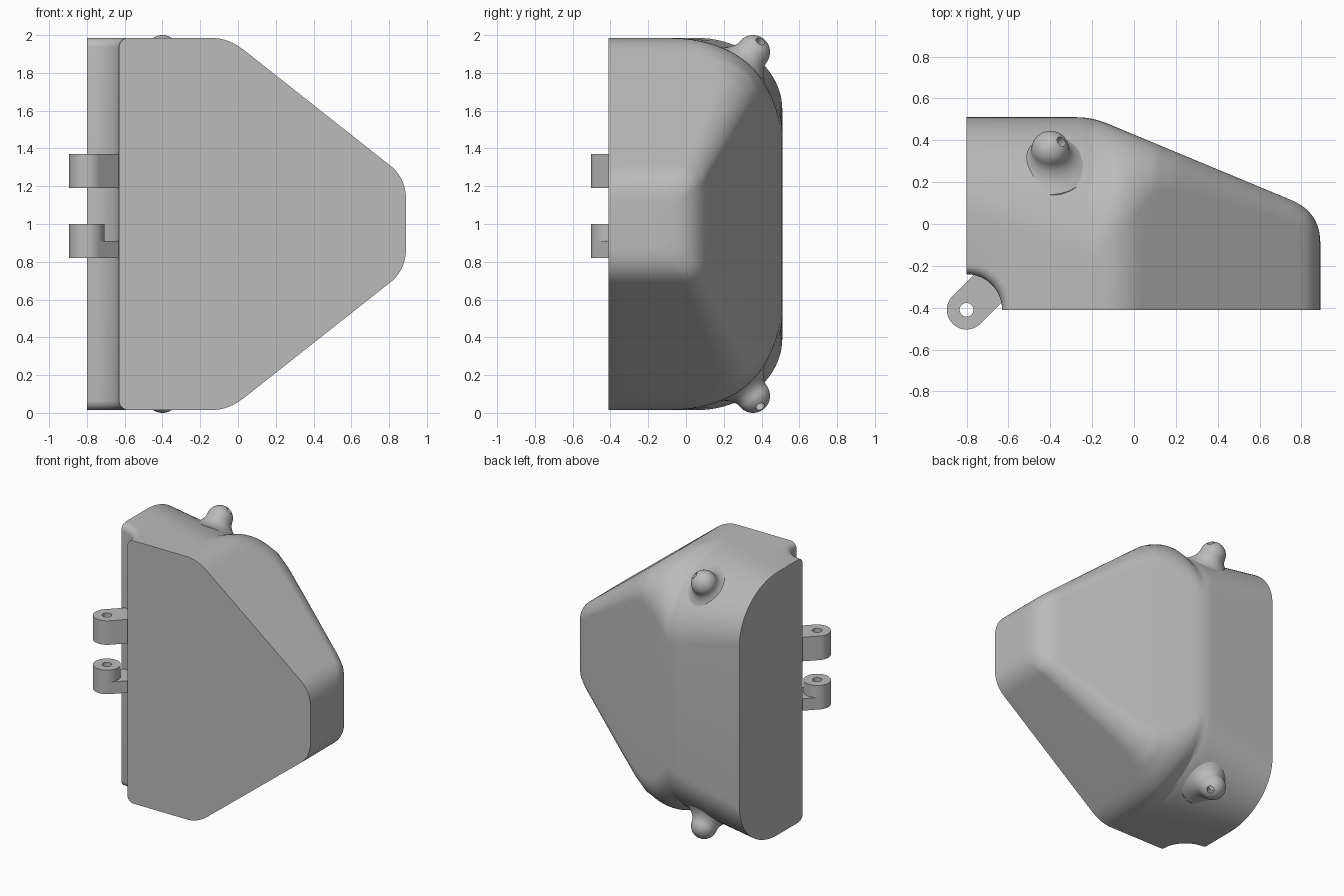
import bpy, bmesh, math
from mathutils import Vector

if "Cube" in bpy.data.objects:
    bpy.data.objects.remove(bpy.data.objects["Cube"])

grey = bpy.data.materials.new("light_grey")
grey.diffuse_color = (0.5, 0.5, 0.5, 1)
grey.use_nodes = True
grey.node_tree.nodes["Principled BSDF"].inputs["Base Color"].default_value = grey.diffuse_color


def make(name, bm):
    bmesh.ops.recalc_face_normals(bm, faces=bm.faces[:])
    me = bpy.data.meshes.new(name)
    bm.to_mesh(me)
    bm.free()
    me.materials.append(grey)
    ob = bpy.data.objects.new(name, me)
    bpy.context.collection.objects.link(ob)
    return ob


def loft(name, rings):
    """Closed rings joined by quads, with both ends capped."""
    bm = bmesh.new()
    vs = [[bm.verts.new(p) for p in r] for r in rings]
    n = len(rings[0])
    for a, b in zip(vs, vs[1:]):
        for i in range(n):
            j = (i + 1) % n
            bm.faces.new((a[i], a[j], b[j], b[i]))
    bm.faces.new(vs[0])
    bm.faces.new(vs[-1])
    return make(name, bm)


def lathe(name, profile, origin, axis, n=48):
    """Rings of (radius, distance) around an axis."""
    q = Vector(axis).to_track_quat('Z', 'Y')
    o = Vector(origin)
    return loft(name, [[o + q @ Vector((r * math.cos(2 * math.pi * i / n),
                                        r * math.sin(2 * math.pi * i / n), t))
                        for i in range(n)] for r, t in profile])


def cut(ob, cutter):
    mod = ob.modifiers.new("cut", 'BOOLEAN')
    mod.operation = 'DIFFERENCE'
    mod.solver = 'EXACT'
    mod.object = cutter
    bpy.context.view_layer.objects.active = ob
    bpy.ops.object.modifier_apply(modifier=mod.name)
    bpy.data.objects.remove(cutter)


def smooth(ob):
    bpy.ops.object.select_all(action='DESELECT')
    ob.select_set(True)
    bpy.context.view_layer.objects.active = ob
    bpy.ops.object.shade_smooth_by_angle(angle=math.radians(32))


def bezier(a, b, c, n=16):
    return [tuple((1 - t) ** 2 * p + 2 * t * (1 - t) * q + t * t * r
                  for p, q, r in zip(a, b, c)) for t in (i / n for i in range(n + 1))]


def interp(table, x):
    for a, b in zip(table, table[1:]):
        if x <= b[0]:
            t = (x - a[0]) / max(b[0] - a[0], 1e-9)
            return [p + (q - p) * t for p, q in zip(a[1:], b[1:])]
    return list(table[-1][1:])


# Body: D-shaped sections lofted from left to right
END = 0.89
half_height = ([(-0.8, 0.985)] + bezier((-0.14, 0.985), (-0.05, 0.985), (0.03, 0.922))
               + bezier((0.81, 0.306), (END, 0.243), (END, 0.12)))
depth = ([(-0.8, 0.51)] + bezier((-0.27, 0.51), (-0.2, 0.51), (-0.13, 0.481))
         + bezier((0.75, 0.115), (END, 0.057), (END, -0.09)))
radii = [(-0.8, 0.45, 0.38), (-0.2, 0.70, 0.52), (-0.1, 0.52, 0.42), (0.0, 0.40, 0.31),
         (0.1, 0.24, 0.21), (0.2, 0.18, 0.17), (0.35, 0.15, 0.15), (0.8, 0.1, 0.1),
         (END, 0.07, 0.06)]

xs = [-0.8 + 0.05 * i for i in range(10)]
xs += [-0.3 + 0.025 * i for i in range(28)]
xs += [0.4 + 0.05 * i for i in range(7)]
xs += [0.74 + 0.15 * math.sin(math.pi / 2 * i / 14) for i in range(15)]
sections = []
for x in xs:
    h, = interp(half_height, x)
    d, = interp(depth, x)
    ry, rz = interp(radii, x)
    arc = [(d - ry + ry * math.sin(a), h - rz + rz * math.cos(a))
           for a in (math.pi / 2 * i / 20 for i in range(21))]
    pts = [(-0.41, h)] + arc
    pts += [(y, -z) for y, z in reversed(pts)]
    sections.append([(x, y, 1 + z) for y, z in pts])
body = loft("body", sections)

# Round groove down the front left edge, flared at both ends
flare = [(0.17 + 0.05 * (1 - math.sin(a)), 0.06 - 0.05 * math.cos(a) + 0.005)
         for a in (math.pi / 2 * i / 6 for i in range(7))]
groove = [(0.22, -0.1)] + flare
groove += [(r, 2 - z) for r, z in reversed(groove)]
cut(body, lathe("groove_cutter", groove, (-0.8, -0.41, 0), (0, 0, 1), 64))
smooth(body)

# Ball-ended nubs with flared necks and a small drilled hole, top and bottom
R = 0.09
neck = [(0.2, -0.13), (0.19, -0.105), (0.15, -0.085), (0.12, -0.062),
        (0.1, -0.035), (0.092, -0.015)]
ball = [(R * math.cos(a), R * math.sin(a))
        for a in (math.pi / 2 * i / 12 for i in range(12))] + [(0.003, R)]
for side, label in ((1, "top"), (-1, "bottom")):
    centre = Vector((-0.4, 0.355, 1 + side * 0.91))
    nub = lathe(label + "_nub", neck + ball, centre, (0, 0.62, side * 0.78))
    cut(nub, lathe("hole_cutter", [(0.025, 0), (0.025, 0.2)], centre,
                   (0.055, 0.04, side * 0.06), 24))
    smooth(nub)


# Hinge knuckles with diagonal arms and a pin hole
def hinge(name, z0, z1, arm):
    c, r = Vector((-0.8, -0.41)), 0.094
    u, v = Vector((0.7071, 0.7071)), Vector((-0.7071, 0.7071))
    if arm:
        pts = [c + v * r * math.cos(a) - u * r * math.sin(a)
               for a in (math.pi * i / 24 for i in range(25))]
        pts += [c + u * 0.2 - v * r, c + u * 0.2 + v * r]
    else:
        pts = [c + u * r * math.cos(a) + v * r * math.sin(a)
               for a in (2 * math.pi * i / 48 for i in range(48))]
    ob = loft(name, [[(p.x, p.y, z) for p in pts] for z in (z0, z1)])
    cut(ob, lathe("pin_cutter", [(0.033, z0 - 0.1), (0.033, z1 + 0.1)],
                  (c.x, c.y, 0), (0, 0, 1), 32))
    smooth(ob)


hinge("upper_hinge", 1.19, 1.37, True)
hinge("lower_hinge_arm", 0.82, 0.91, True)
hinge("lower_hinge_knuckle", 0.91, 1.0, False)
